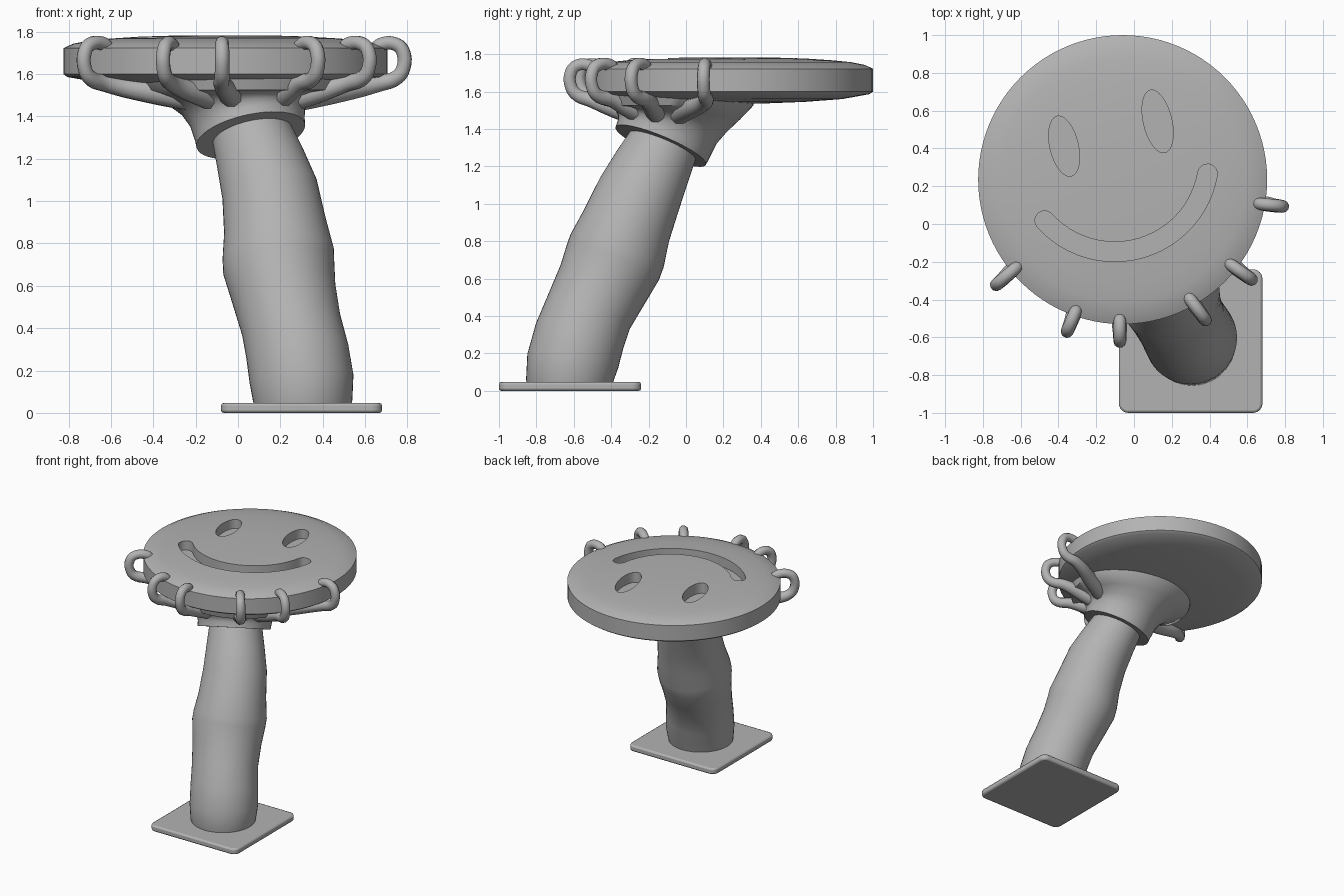
import bpy, bmesh, math
from mathutils import Vector

if "Cube" in bpy.data.objects:
    bpy.data.objects.remove(bpy.data.objects["Cube"], do_unlink=True)

grey = bpy.data.materials.new("plain grey")
grey.use_nodes = True
grey.diffuse_color = (0.45, 0.45, 0.45, 1)
grey.node_tree.nodes["Principled BSDF"].inputs["Base Color"].default_value = (0.45, 0.45, 0.45, 1)


def activate(ob):
    bpy.ops.object.select_all(action="DESELECT")
    ob.select_set(True)
    bpy.context.view_layer.objects.active = ob


def finish(name, bm, angle=35):
    bmesh.ops.recalc_face_normals(bm, faces=bm.faces)
    me = bpy.data.meshes.new(name)
    bm.to_mesh(me)
    bm.free()
    me.materials.append(grey)
    ob = bpy.data.objects.new(name, me)
    bpy.context.collection.objects.link(ob)
    activate(ob)
    bpy.ops.object.shade_smooth_by_angle(angle=math.radians(angle))
    return ob


def loft(name, rings, sides=48, angle=35):
    """Skin closed rings given as (centre, axis, x radius, y radius)."""
    bm = bmesh.new()
    loops = []
    for centre, axis, rx, ry in rings:
        n = Vector(axis).normalized()
        v = n.cross(Vector((1, 0, 0))).normalized()
        u = v.cross(n)
        turns = [2 * math.pi * i / sides for i in range(sides)]
        loops.append([bm.verts.new(Vector(centre) + u * rx * math.cos(t) + v * ry * math.sin(t))
                      for t in turns])
    for a, b in zip(loops, loops[1:]):
        for i in range(sides):
            j = (i + 1) % sides
            bm.faces.new((a[i], a[j], b[j], b[i]))
    bm.faces.new(loops[0])
    bm.faces.new(loops[-1])
    return finish(name, bm, angle)


def prism(name, outline, z0, z1):
    bm = bmesh.new()
    face = bm.faces.new([bm.verts.new((x, y, z0)) for x, y in outline])
    top = bmesh.ops.extrude_face_region(bm, geom=[face])["geom"]
    bmesh.ops.translate(bm, vec=(0, 0, z1 - z0),
                        verts=[g for g in top if isinstance(g, bmesh.types.BMVert)])
    return finish(name, bm)


# Base plate with rounded corners and softened rim
corners = [(0.63, -0.29, 0), (-0.03, -0.29, 90), (-0.03, -0.95, 180), (0.63, -0.95, 270)]
outline = []
for cx, cy, start in corners:
    for k in range(7):
        a = math.radians(start + 15 * k)
        outline.append((cx + 0.05 * math.cos(a), cy + 0.05 * math.sin(a)))
plate = prism("base_plate", outline, 0, 0.047)
bev = plate.modifiers.new("soft_rim", "BEVEL")
bev.width = 0.012
bev.segments = 2
bev.limit_method = "ANGLE"
bpy.ops.object.modifier_apply(modifier="soft_rim")

# Leaning arm with a swelling half way up
UP = (0, 0, 1)
LEAN = (-0.22, 0.42, 1)
arm = [((0.305, -0.62, 0.02), UP, 0.225), ((0.305, -0.62, 0.06), UP, 0.235),
       ((0.30, -0.605, 0.16), (-0.08, 0.15, 1), 0.246),
       ((0.28, -0.57, 0.29), (-0.14, 0.3, 1), 0.243),
       ((0.25, -0.52, 0.42), (-0.2, 0.4, 1), 0.237),
       ((0.215, -0.445, 0.57), (-0.18, 0.45, 1), 0.248),
       ((0.192, -0.39, 0.69), (-0.12, 0.4, 1), 0.264),
       ((0.19, -0.368, 0.75), (-0.1, 0.36, 1), 0.264),
       ((0.175, -0.32, 0.88), (-0.15, 0.36, 1), 0.243),
       ((0.15, -0.25, 1.05), LEAN, 0.228),
       ((0.105, -0.18, 1.2), LEAN, 0.208),
       ((0.065, -0.12, 1.32), LEAN, 0.19), ((0.04, -0.07, 1.43), LEAN, 0.18)]
loft("arm", [(c, n, r, r) for c, n, r in arm], angle=60)

# Cuff flaring into the palm under the disc
loft("palm", [((0.06, -0.135, 1.31), LEAN, 0.262, 0.262),
              ((0.055, -0.12, 1.345), LEAN, 0.265, 0.265),
              ((0.045, -0.1, 1.40), (-0.16, 0.3, 1), 0.275, 0.275),
              ((0.035, -0.08, 1.445), (-0.1, 0.2, 1), 0.305, 0.305),
              ((0.02, -0.06, 1.485), (-0.04, 0.1, 1), 0.37, 0.35),
              ((0.0, -0.04, 1.525), UP, 0.47, 0.40),
              ((0.0, -0.04, 1.6), UP, 0.5, 0.42)], angle=50)

# Domed round disc
profile = [(0.2, 1.783), (0.4, 1.777), (0.55, 1.767), (0.65, 1.757), (0.72, 1.743),
           (0.765, 1.722), (0.765, 1.60), (0.745, 1.586), (0.6, 1.56), (0.4, 1.545), (0.2, 1.537)]
disc = loft("face_disc", [((-0.06, 0.235, z), UP, r, r) for r, z in profile], 96)

# Sunken eyes and smile
FLOOR, ABOVE = 1.70, 1.85


def ellipse(cx, cy, rx, ry, tilt):
    pts = []
    for k in range(32):
        a = 2 * math.pi * k / 32
        x, y = rx * math.cos(a), ry * math.sin(a)
        pts.append((cx + x * math.cos(tilt) - y * math.sin(tilt),
                    cy + x * math.sin(tilt) + y * math.cos(tilt)))
    return pts


def smile(cx, cy, radius, half, start, end):
    pts = []

    def polar(ox, oy, r, deg):
        a = math.radians(deg)
        pts.append((ox + r * math.cos(a), oy + r * math.sin(a)))
    steps = 24
    for k in range(steps + 1):
        polar(cx, cy, radius + half, start + (end - start) * k / steps)
    for way, first in ((end, end), (start, start + 180)):
        a = math.radians(way)
        ox, oy = cx + radius * math.cos(a), cy + radius * math.sin(a)
        for k in range(1, 8):
            polar(ox, oy, half, first + 22.5 * k)
        if way == end:
            for k in range(steps + 1):
                polar(cx, cy, radius - half, end + (start - end) * k / steps)
    return pts


cuts = {"eye_cut_right": ellipse(-0.37, 0.412, 0.075, 0.163, 0.23),
        "eye_cut_left": ellipse(0.125, 0.543, 0.075, 0.17, 0.23),
        "smile_cut": smile(-0.102, 0.352, 0.499, 0.052, 222, 350)}
for name, shape in cuts.items():
    cutter = prism(name, shape, FLOOR, ABOVE)
    mod = disc.modifiers.new(name, "BOOLEAN")
    mod.operation = "DIFFERENCE"
    mod.solver = "EXACT"
    mod.object = cutter
    activate(disc)
    bpy.ops.object.modifier_apply(modifier=name)
    bpy.data.objects.remove(cutter, do_unlink=True)
activate(disc)
bpy.ops.object.shade_smooth_by_angle(angle=math.radians(30))

# Fingers that run out from the palm and hook over the rim: (tip, outermost point, root)
fingers = [((0.64, 0.11), (0.815, 0.09), (0.2, -0.08)),
           ((0.49, -0.20), (0.645, -0.31), (0.2, -0.14)),
           ((0.28, -0.375), (0.395, -0.53), (0.16, -0.2)),
           ((-0.075, -0.485), (-0.075, -0.65), (0.0, -0.24)),
           ((-0.30, -0.44), (-0.365, -0.595), (-0.06, -0.22)),
           ((-0.605, -0.215), (-0.75, -0.34), (-0.12, -0.14))]
for i, (tip, outer, root) in enumerate(fingers):
    t, o, r = Vector(tip), Vector(outer), Vector(root)
    u = (o - t).normalized()
    o = o - u * 0.034
    mid = r.lerp(t, 0.55)
    path = [(t + u * 0.005, 1.715, 0.03), (t + u * 0.035, 1.74, 0.033),
            (o - u * 0.03, 1.738, 0.033), (o, 1.70, 0.034), (o, 1.63, 0.034),
            (o - u * 0.03, 1.585, 0.036), (t + u * 0.02, 1.555, 0.042),
            (mid, 1.51, 0.055), (r, 1.47, 0.065)]
    cu = bpy.data.curves.new("finger", "CURVE")
    cu.dimensions = "3D"
    cu.bevel_depth = 1
    cu.bevel_resolution = 3
    cu.resolution_u = 5
    cu.use_fill_caps = True
    sp = cu.splines.new("BEZIER")
    sp.bezier_points.add(len(path) - 1)
    for p, (xy, z, rad) in zip(sp.bezier_points, path):
        p.co = (xy.x, xy.y, z)
        p.radius = rad
        p.handle_left_type = p.handle_right_type = "AUTO"
    cu.materials.append(grey)
    ob = bpy.data.objects.new(f"finger_{i + 1}", cu)
    bpy.context.collection.objects.link(ob)
    activate(ob)
    bpy.ops.object.convert(target="MESH")
    bpy.ops.object.shade_smooth_by_angle(angle=math.radians(60))
